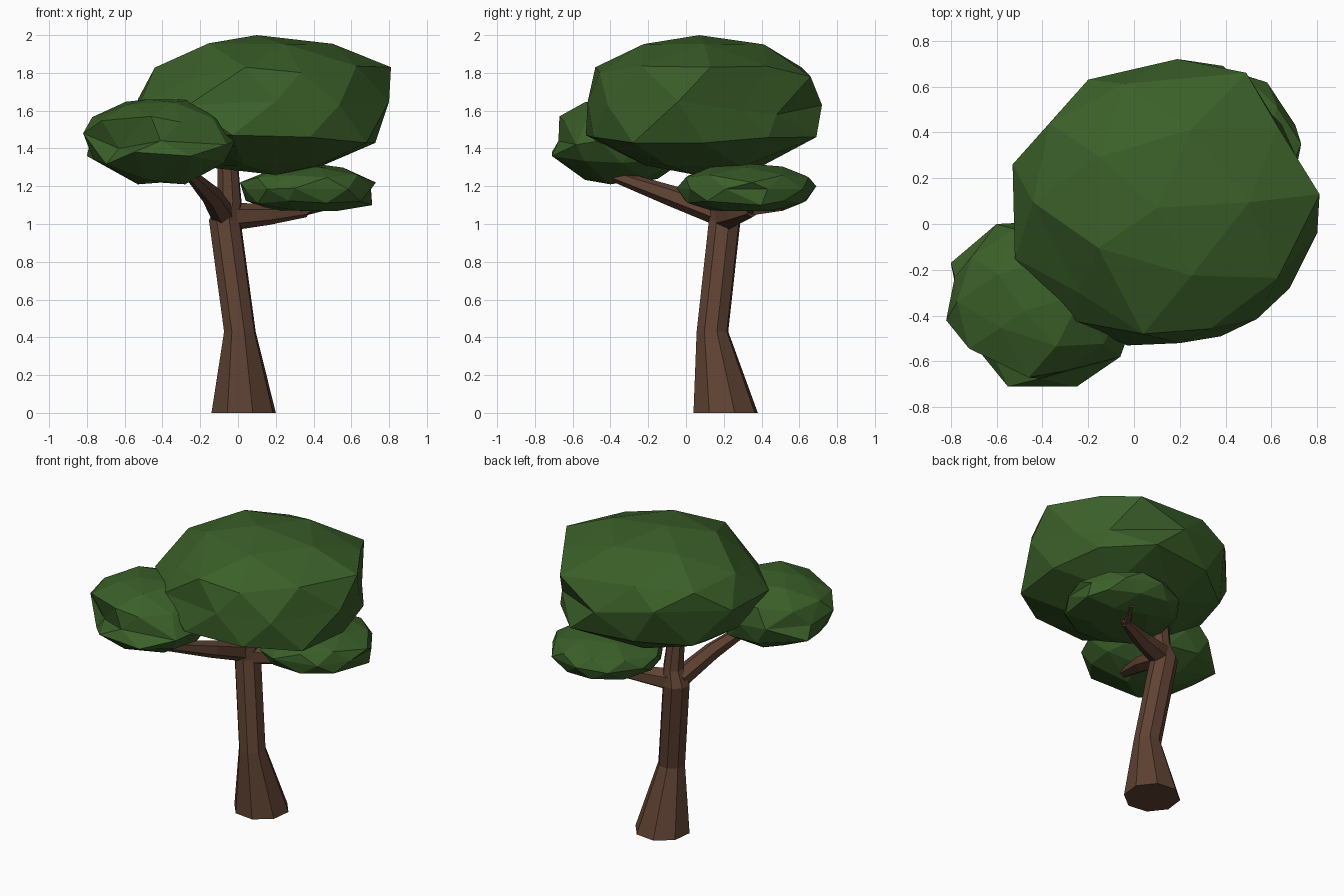
import bpy, bmesh, math, random
from mathutils import Vector

if "Cube" in bpy.data.objects:
    bpy.data.objects.remove(bpy.data.objects["Cube"])

random.seed(4)


def material(name, rgb):
    m = bpy.data.materials.new(name)
    m.diffuse_color = (*rgb, 1)
    m.use_nodes = True
    m.node_tree.nodes["Principled BSDF"].inputs["Base Color"].default_value = m.diffuse_color
    return m


BARK = material("bark", (0.115, 0.055, 0.033))
LEAF = material("leaf", (0.043, 0.115, 0.022))


def finish(name, bm, mat):
    bmesh.ops.recalc_face_normals(bm, faces=bm.faces)
    mesh = bpy.data.meshes.new(name)
    bm.to_mesh(mesh)
    bm.free()
    mesh.materials.append(mat)
    obj = bpy.data.objects.new(name, mesh)
    bpy.context.collection.objects.link(obj)
    return obj


def limb(name, path, axis, sides):
    """Tapered flat-faced tube through (x, y, z, radius) stations."""
    bm = bmesh.new()
    turn = Vector((0, 0, 1)).rotation_difference(Vector(axis))
    rings = []
    for x, y, z, r in path:
        ring = []
        for i in range(sides):
            a = math.tau * (i + 0.35) / sides
            offset = turn @ Vector((r * math.cos(a), r * math.sin(a), 0))
            ring.append(bm.verts.new(Vector((x, y, z)) + offset))
        rings.append(ring)
    for low, high in zip(rings, rings[1:]):
        for i in range(sides):
            j = (i + 1) % sides
            bm.faces.new((low[i], low[j], high[j], high[i]))
    bm.faces.new(rings[0])
    bm.faces.new(rings[-1])
    return finish(name, bm, BARK)


def foliage(name, low, high, power, jitter, corners):
    """Faceted blob filling a box, with chosen corners pulled into place."""
    low, high = Vector(low), Vector(high)
    centre, half = (low + high) / 2, (high - low) / 2
    bm = bmesh.new()
    bmesh.ops.create_icosphere(bm, subdivisions=2, radius=1)
    for v in bm.verts:
        n = sum(abs(c) ** power for c in v.co) ** (1 / power)
        v.co *= random.uniform(1 - jitter, 1) / n
        v.co = centre + Vector([c * h for c, h in zip(v.co, half)])
    free = set(bm.verts)
    for corner in corners:
        target = Vector(corner)

        def gap(v):
            return sum(((v.co[k] - target[k]) / half[k]) ** 2 for k in range(3))
        nearest = min(sorted(free, key=lambda v: v.index), key=gap)
        nearest.co = target
        free.remove(nearest)
    return finish(name, bm, LEAF)


# Trunk with flared foot, leaning and narrowing into the crown
limb("trunk", [(0.03, 0.21, 0, 0.177), (0.01, 0.14, 0.43, 0.087),
               (-0.07, 0.205, 1.02, 0.087), (-0.045, 0.2, 1.12, 0.066),
               (-0.06, 0.17, 1.45, 0.05)], (0, 0, 1), 8)

# Branches into the side clumps
limb("left_branch", [(-0.08, 0.19, 1.05, 0.066), (-0.14, -0.08, 1.15, 0.055),
                     (-0.26, -0.42, 1.27, 0.03)], (-0.18, -0.6, 0.22), 6)
limb("right_branch", [(-0.04, 0.21, 1.04, 0.075), (0.16, 0.27, 1.05, 0.055),
                      (0.36, 0.35, 1.07, 0.034)], (0.4, 0.15, 0.05), 6)

# Forked twigs at the end of the right branch
for label, tip in (("near", (0.51, 0.35, 1.12)), ("far", (0.45, 0.51, 1.08))):
    start = Vector((0.34, 0.34, 1.068))
    limb(label + "_twig", [(*start, 0.028), (*tip, 0.012)], Vector(tip) - start, 5)

# Main crown
foliage("main_crown", (-0.53, -0.53, 1.26), (0.81, 0.72, 2.0), 2.25, 0.03, [
    (0.81, 0.13, 1.83), (0.8, -0.04, 1.65), (0.68, -0.28, 1.43),
    (-0.03, -0.53, 1.47), (0.04, -0.48, 1.83), (0.2, -0.52, 1.65),
    (0.38, -0.49, 1.46), (-0.52, -0.15, 1.64), (-0.53, 0.26, 1.66),
    (-0.2, 0.63, 1.7), (0.19, 0.72, 1.63), (0.39, 0.69, 1.46),
    (0.49, 0.66, 1.78), (0.1, 0.07, 2.0), (0.2, 0.05, 1.26),
    (0.6, 0.48, 1.58), (0.71, 0.29, 1.6), (-0.25, -0.36, 1.47),
    (-0.24, -0.3, 1.77)])

# Lumpy left clump, hanging toward the front
foliage("left_clump", (-0.82, -0.71, 1.21), (0.0, 0.03, 1.67), 2.4, 0.1, [
    (-0.82, -0.42, 1.48), (-0.8, -0.17, 1.36), (-0.55, -0.71, 1.38),
    (-0.25, -0.71, 1.36), (-0.06, -0.58, 1.42), (-0.46, -0.67, 1.57),
    (-0.48, -0.38, 1.66), (-0.63, -0.54, 1.4), (-0.53, -0.3, 1.21),
    (-0.28, -0.4, 1.21), (-0.22, -0.3, 1.66), (-0.6, 0.0, 1.45)])

# Flat right clump
foliage("right_clump", (0.01, -0.05, 1.05), (0.73, 0.69, 1.32), 2.3, 0.05, [
    (0.73, 0.35, 1.22), (0.71, 0.4, 1.1), (0.01, 0.3, 1.22),
    (0.3, -0.05, 1.19), (0.35, 0.69, 1.2), (0.35, 0.3, 1.07),
    (0.4, 0.32, 1.32)])
